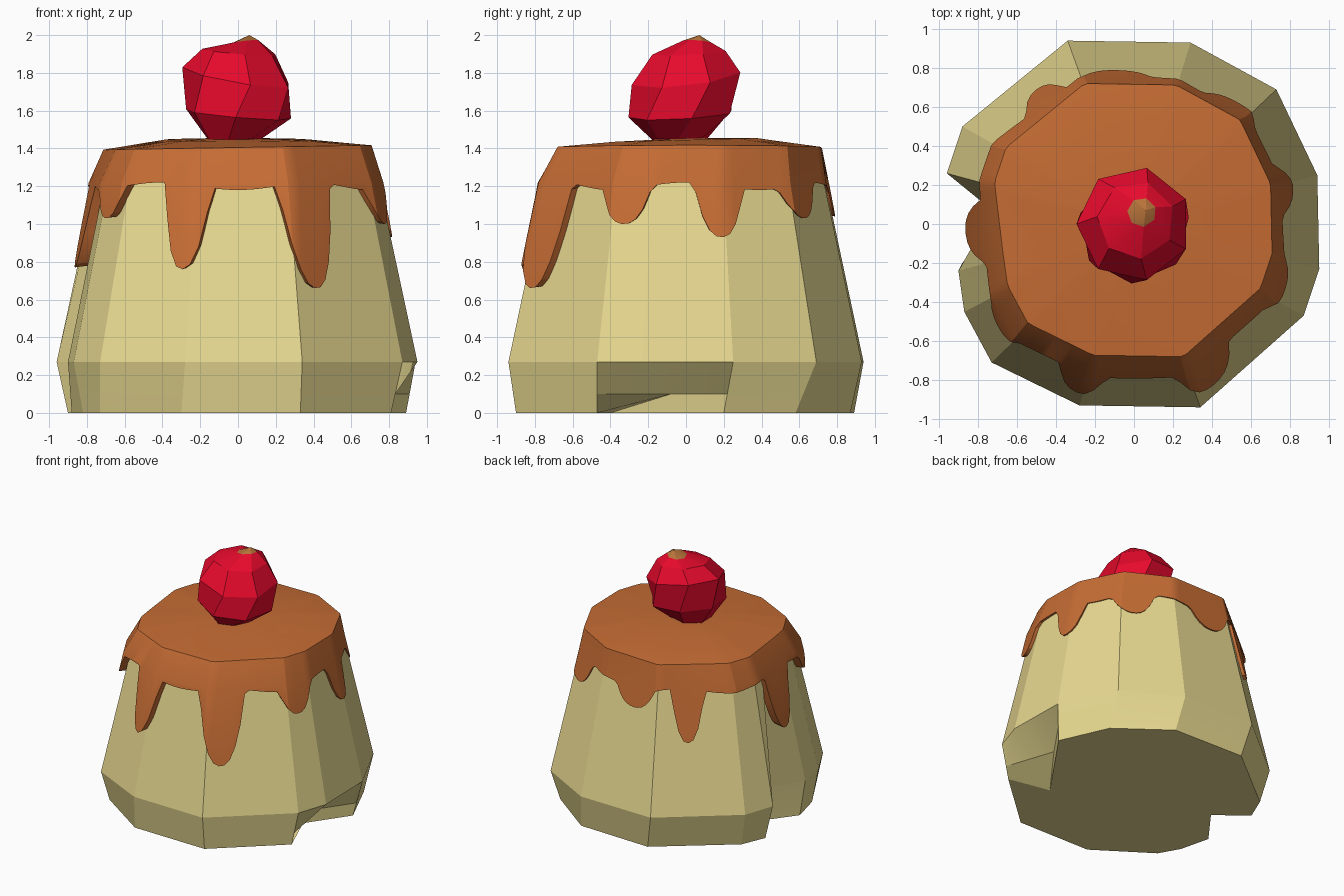
import bpy, bmesh, math
from mathutils import Vector
from mathutils.geometry import intersect_line_line_2d

cube = bpy.data.objects.get("Cube")
if cube:
    bpy.data.objects.remove(cube)


def material(name, rgb):
    mat = bpy.data.materials.new(name)
    mat.use_nodes = True
    mat.diffuse_color = (*rgb, 1)
    mat.node_tree.nodes["Principled BSDF"].inputs["Base Color"].default_value = (*rgb, 1)
    return mat


custard = material("custard", (.8, .69, .28))
caramel = material("caramel", (.56, .15, .034))
red = material("cherry red", (.83, .003, .026))
brown = material("stem brown", (.47, .17, .042))


def loft(name, rings, mats, angle, tip=None, closed=False):
    """Join rings of points into a skin; cap both ends or close it with a tip."""
    bm = bmesh.new()
    rows = [[bm.verts.new(p) for p in ring] for ring in rings]
    n = len(rows[0])
    for a, b in zip(rows, rows[1:]):
        for i in range(n):
            j = (i + 1) % n
            bm.faces.new((a[i], a[j], b[j], b[i]))
    if not closed:
        bm.faces.new(rows[0][::-1])
    if tip:
        top = bm.verts.new(tip)
        for i in range(n):
            bm.faces.new((rows[-1][i], rows[-1][(i + 1) % n], top))
    else:
        bm.faces.new(rows[-1])
    bmesh.ops.recalc_face_normals(bm, faces=bm.faces)
    mesh = bpy.data.meshes.new(name)
    bm.to_mesh(mesh)
    bm.free()
    obj = bpy.data.objects.new(name, mesh)
    bpy.context.collection.objects.link(obj)
    for mat in mats:
        mesh.materials.append(mat)
    bpy.ops.object.select_all(action='DESELECT')
    obj.select_set(True)
    bpy.context.view_layer.objects.active = obj
    bpy.ops.object.shade_smooth_by_angle(angle=math.radians(angle))
    return obj


# Pudding body: widest outline and foot outline, with two bites taken out
NOTCH = 6
wide = [(.94, .25), (.73, .69), (.29, .93), (-.34, .94), (-.88, .5), (-.96, .26), (-.72, .08),
        (-.9, -.24), (-.87, -.45), (-.73, -.71), (-.28, -.93), (.34, -.94), (.87, -.47), (.95, -.23)]
foot = [(.89, .2), (.72, .58), (.33, .87), (-.28, .89), (-.82, .46), (-.9, .27), (-.67, .08),
        (-.88, -.2), (-.82, -.44), (-.73, -.6), (-.3, -.89), (.33, -.9), (.81, -.47), (.47, -.4)]


def taper(z):
    return 1 - .21 * (z - .27) / .93


def body_ring(z):
    pts = []
    for i, (x, y) in enumerate(wide):
        k = 1.03 if i == NOTCH else taper(z)
        pts.append((x * k, y * k, z))
    return pts


foot_ring = [Vector((x, y, 0)) for x, y in foot]
wide_ring = [Vector((x, y, .27)) for x, y in wide]
low_ring = [a.lerp(b, .37) for a, b in zip(foot_ring, wide_ring)]
low_ring[-1] = Vector((.7, -.08, .1))  # back of the undercut bite
loft("pudding_body", [foot_ring, low_ring, wide_ring, body_ring(1.2), body_ring(1.3)],
     [custard], 15)

# Caramel: follows the body outline, its lower edge falling into drips
hull = [Vector(p) for i, p in enumerate(wide) if i != NOTCH]
drips = [(251, 9, .76), (297, 12, .66), (337, 10, 1), (13, 10, .93), (50, 12, 1.03),
         (96, 13, 1.04), (126, 9, .82), (183, 12, .77), (217, 9, 1.03)]
STEPS = 144


def hull_radius(a):
    ray = Vector((math.cos(a), math.sin(a))) * 3
    for p, q in zip(hull, hull[1:] + hull[:1]):
        hit = intersect_line_line_2d(Vector((0, 0)), ray, p, q)
        if hit:
            return hit.length
    return .93


def edge_height(a):
    base = z = 1.2 + .02 * math.cos(6 * a)
    for where, width, low in drips:
        d = abs((math.degrees(a) - where + 180) % 360 - 180) / width
        if d < 1:
            z = min(z, low + (base - low) * d ** 2.4)
    return z


angles = [(i + .5) * math.tau / STEPS for i in range(STEPS)]


def caramel_ring(radius, height, shift=0):
    ring = []
    for a in angles:
        z = height(a)
        r = radius(hull_radius(a), z, a)
        ring.append((r * math.cos(a), r * math.sin(a) + shift, z))
    return ring


def outer(h, z, a):
    return h * taper(z) + .032 - .018 * math.sin(a) - .012 * math.cos(a)


def inner(h, z, a):
    return h * taper(z) - .03


loft("caramel_topping", [
    caramel_ring(inner, lambda a: edge_height(a) + .01),
    caramel_ring(outer, edge_height),
    caramel_ring(outer, lambda a: max(1.22, edge_height(a) + .01)),
    caramel_ring(lambda h, z, a: h * .745, lambda a: 1.405 + .012 * math.cos(a), .02),
    caramel_ring(lambda h, z, a: h * .4, lambda a: 1.445 + .01 * math.sin(a)),
], [caramel], 20, tip=(0, 0, 1.455), closed=True)


# Cherry: faceted, slightly lopsided, with a stem scar on top
def cherry_ring(x, y, z, r, turn, lean):
    ring = []
    for i in range(7):
        a = (i + turn) * math.tau / 7
        ring.append((x + r * math.cos(a), y + r * math.sin(a), z + lean * math.cos(a + .6)))
    return ring


cherry = loft("cherry", [
    cherry_ring(-.02, -.04, 1.44, .14, 0, .01),
    cherry_ring(0, -.02, 1.58, .285, .2, -.03),
    cherry_ring(0, 0, 1.78, .295, .5, -.06),
    cherry_ring(.01, .02, 1.91, .2, .4, -.02),
    cherry_ring(.04, .06, 1.965, .075, .4, .01),
], [red, brown], 20, tip=(.06, .07, 2))
for face in cherry.data.polygons:
    if face.center.z > 1.962:
        face.material_index = 1
